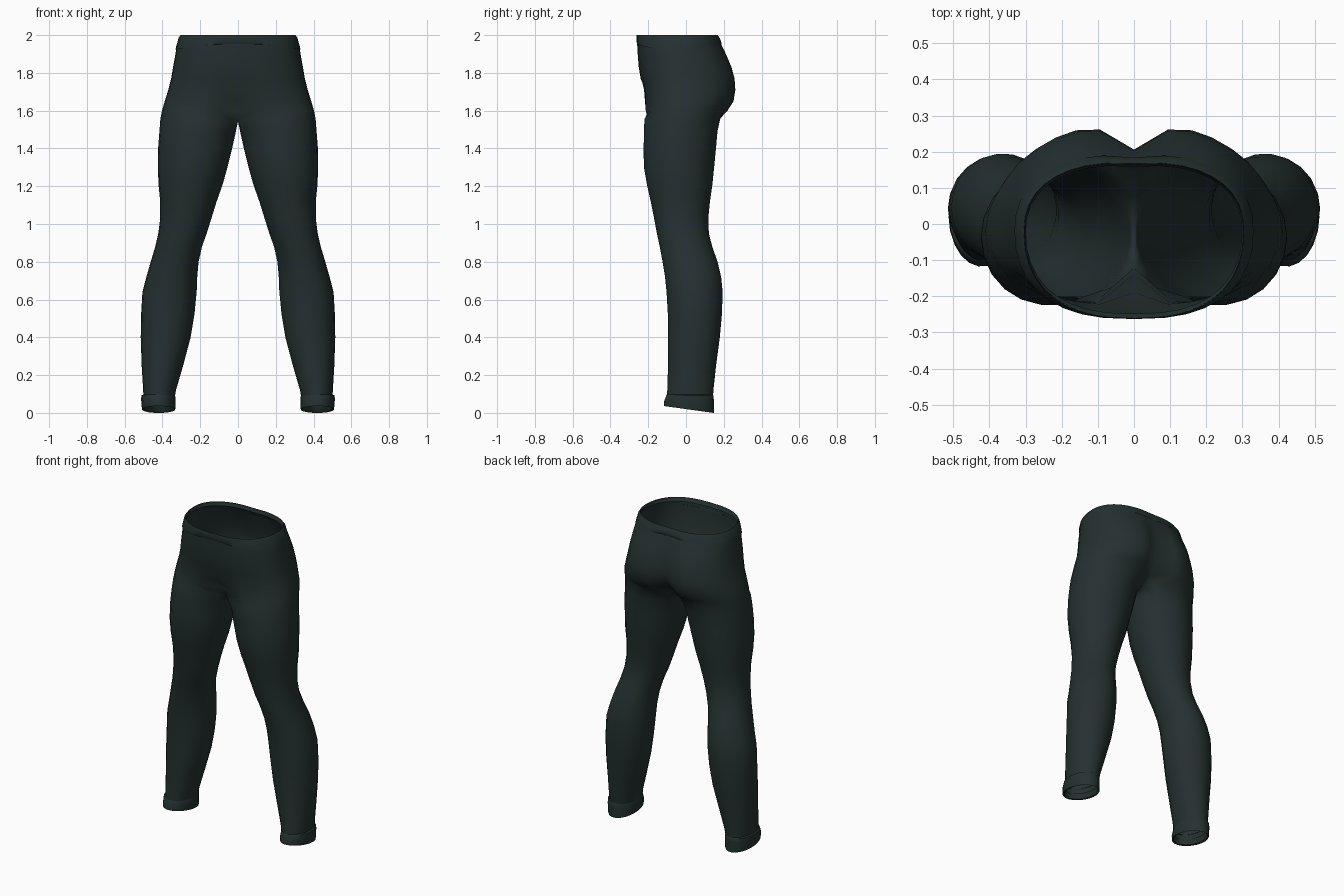
import bpy, bmesh, math

NO, NI = 19, 4          # columns on the outer arc, extra columns on the inner thigh

fabric = bpy.data.materials.new("dark green black fabric")
fabric.diffuse_color = (0.0185, 0.030, 0.030, 1)


def leg_ring(z, x0, x1, y0, y1, grow=0.0):
    """Closed ellipse round one leg, starting at the inner front."""
    cx, cy = (x0 + x1) / 2, (y0 + y1) / 2
    rx, ry = (x1 - x0) / 2 + grow, (y1 - y0) / 2 + grow
    angles = [-150 + 300 * i / (NO - 1) for i in range(NO)]
    angles += [150 + 60 * (i + 1) / (NI + 1) for i in range(NI)]
    return [(cx + rx * math.cos(math.radians(a)),
             cy + ry * math.sin(math.radians(a)), z) for a in angles]


def hip_ring(z, X, F, B, df, db, grow=0.0):
    """Half ring from front centre to back centre, dented at the centre line."""
    pts = []
    for i in range(NO):
        u = math.pi * (i / (NO - 1) - 0.5)
        c = max(math.cos(u), 0) if 0 < i < NO - 1 else 0
        s = math.sin(u)
        x = (X + grow) * c ** 0.78
        lim = F - grow if s < 0 else B + grow
        y = -0.02 + (lim + 0.02) * abs(s) ** 0.88
        dent = max(0, 1 - x / 0.15) ** 2
        y += dent * (df if s < 0 else -db)
        pts.append((x, y, z))
    return pts


def build(name, rings):
    """Join rings from bottom to top, then mirror to the other side."""
    bm = bmesh.new()
    rows = [[bm.verts.new(p) for p in r] for r in rings]
    for a, b in zip(rows, rows[1:]):
        closed = len(a) == len(b) == NO + NI
        n = NO + NI if closed else NO - 1
        for i in range(n):
            j = (i + 1) % len(a)
            bm.faces.new((a[i], a[j], b[j], b[i]))
    me = bpy.data.meshes.new(name)
    bm.to_mesh(me)
    bm.free()
    me.materials.append(fabric)
    ob = bpy.data.objects.new(name, me)
    bpy.context.collection.objects.link(ob)
    bpy.ops.object.select_all(action='DESELECT')
    ob.select_set(True)
    bpy.context.view_layer.objects.active = ob
    bpy.ops.object.shade_smooth_by_angle(angle=math.radians(50))
    mir = ob.modifiers.new("mirror", 'MIRROR')
    mir.merge_threshold = 0.0005
    return ob


# legs: height, inner x, outer x, front y, back y
legs = [
    (0.06, .338, .500, -.105, .142), (0.12, .328, .502, -.100, .146),
    (0.25, .290, .510, -.096, .160), (0.40, .250, .515, -.095, .180),
    (0.52, .230, .513, -.097, .191), (0.64, .218, .506, -.104, .195),
    (0.72, .215, .485, -.112, .187), (0.80, .208, .462, -.125, .168),
    (0.88, .190, .438, -.140, .140), (0.95, .165, .422, -.155, .122),
    (1.03, .140, .412, -.170, .119), (1.12, .112, .412, -.188, .128),
    (1.21, .080, .421, -.208, .141), (1.30, .055, .424, -.224, .150),
    (1.40, .030, .423, -.226, .160), (1.49, .010, .416, -.223, .168),
]
rings = [leg_ring(*r) for r in legs]

# crotch ring: inner columns lie on the centre line
crotch = leg_ring(1.555, -.032, .411, -.222, .182)
rings.append([(0 if x < .002 else x, y, 1.545 if i >= NO else 1.555)
              for i, (x, y, z) in enumerate(crotch)])

# hips: height, half width, front y, back y, front dent, back dent
hips = [
    (1.60, .402, -.224, .232, .085, .09), (1.65, .388, -.224, .264, .035, .075),
    (1.71, .369, -.226, .275, .01, .070), (1.77, .354, -.240, .271, 0, .065),
    (1.83, .344, -.250, .253, 0, .050), (1.89, .333, -.255, .225, 0, .032),
    (1.94, .325, -.258, .198, 0, .015), (1.97, .316, -.259, .183, 0, .008),
    (2.00, .303, -.259, .170, 0, .005),
]
rings += [hip_ring(*h) for h in hips]
build("trousers", rings)

# waistband: thin raised strip, deeper at the sides, turned in at the top
low = [(x, y, 1.97 - 0.045 * x / .32) for x, y, z in hip_ring(1.95, .327, -.259, .190, 0, .010, .004)]
build("waistband", [
    hip_ring(1.95, .325, -.257, .190, 0, .010)[:], low,
    hip_ring(1.985, .311, -.259, .178, 0, .006, .004),
    hip_ring(2.00, .303, -.259, .170, 0, .005, .002),
    hip_ring(1.975, .303, -.252, .168, 0, .005, -.004),
])


# ankle cuffs: slanted hem, folded outward at the top and inward at the bottom
def slant(ring, amount):
    return [(x, y, z - amount * (y - .015) / .13) for x, y, z in ring]


build("ankle_cuffs", [
    slant(leg_ring(.060, .338, .500, -.103, .140, -.006), .010),
    slant(leg_ring(.022, .336, .502, -.112, .146, -.004), .017),
    slant(leg_ring(.018, .332, .508, -.118, .148), .018),
    slant(leg_ring(.045, .330, .511, -.118, .149), .014),
    slant(leg_ring(.075, .330, .513, -.110, .148), .004),
    slant(leg_ring(.093, .333, .511, -.104, .146), .002),
    slant(leg_ring(.098, .336, .500, -.099, .142), .002),
])
